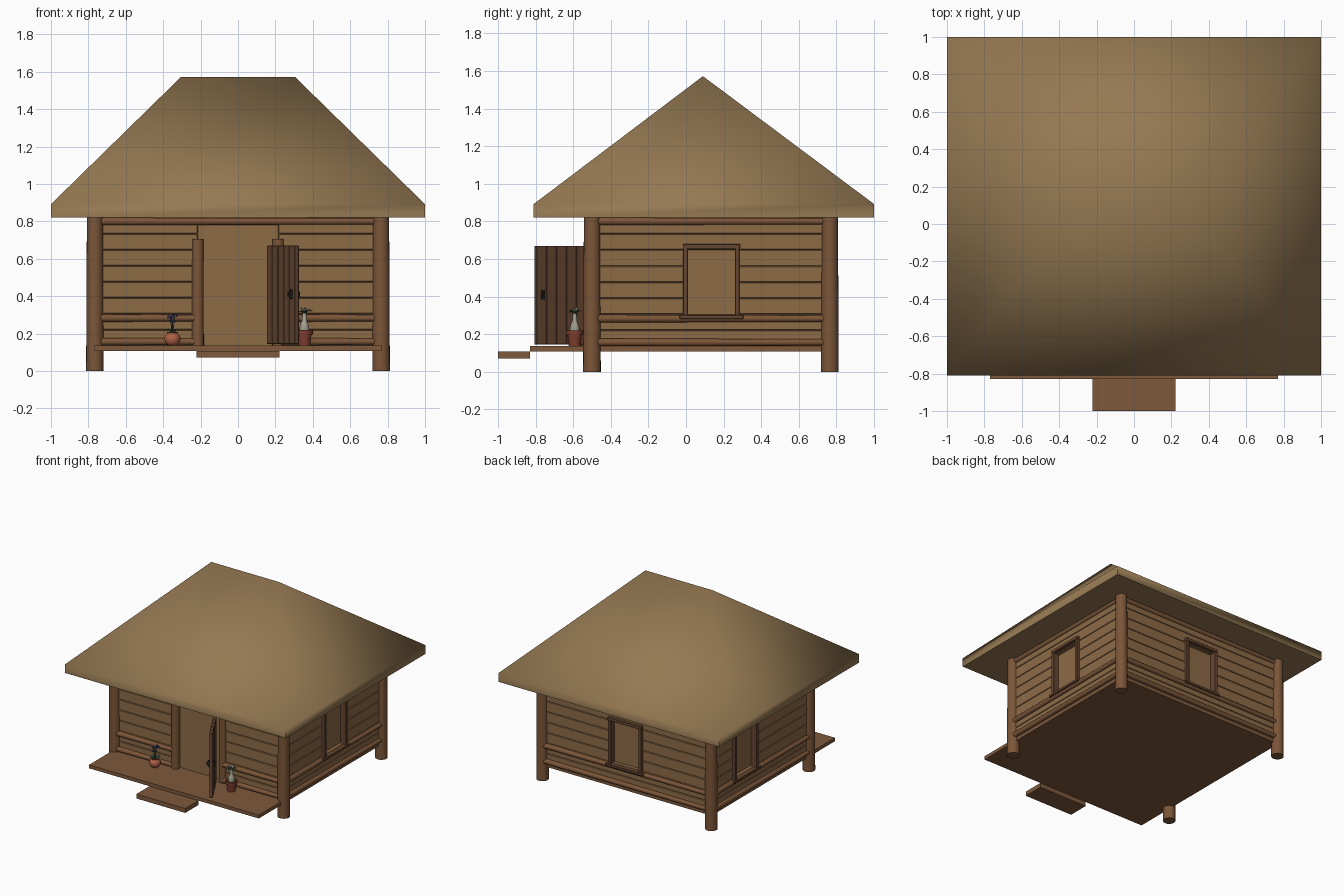
import bpy, bmesh, math, random
from mathutils import Vector, Matrix

if "Cube" in bpy.data.objects:
    bpy.data.objects.remove(bpy.data.objects["Cube"])
random.seed(4)

def material(name, col):
    m = bpy.data.materials.new(name)
    m.diffuse_color = (*col, 1)
    m.use_nodes = True
    m.node_tree.nodes["Principled BSDF"].inputs["Base Color"].default_value = m.diffuse_color
    return m

THATCH = material("thatch", (0.30, 0.19, 0.085))
WALL = material("wall_wood", (0.27, 0.145, 0.062))
LOG = material("log_wood", (0.20, 0.092, 0.040))
DECK = material("deck_wood", (0.21, 0.10, 0.045))
DOOR = material("door_wood", (0.13, 0.060, 0.030))
IRON = material("iron", (0.02, 0.018, 0.016))
CLAY = material("clay", (0.42, 0.12, 0.06))
RED = material("red_clay", (0.22, 0.05, 0.03))
LEAF = material("leaf", (0.04, 0.11, 0.06))
PALE = material("pale_stem", (0.38, 0.36, 0.28))
BLOOM = material("bloom", (0.06, 0.05, 0.17))

def finish(name, bm, mat, M=None, smooth=None, bevel=0):
    bmesh.ops.recalc_face_normals(bm, faces=bm.faces)
    me = bpy.data.meshes.new(name)
    bm.to_mesh(me)
    bm.free()
    me.materials.append(mat)
    ob = bpy.data.objects.new(name, me)
    bpy.context.collection.objects.link(ob)
    if M:
        ob.matrix_world = M
    if bevel:
        b = ob.modifiers.new("bevel", 'BEVEL')
        b.width, b.segments = bevel, 1
    if smooth:
        for o in bpy.context.selected_objects:
            o.select_set(False)
        ob.select_set(True)
        bpy.context.view_layer.objects.active = ob
        bpy.ops.object.shade_smooth_by_angle(angle=math.radians(smooth))
    return ob

def boxes(name, spans, mat, M=None, bevel=0):
    bm = bmesh.new()
    for lo, hi in spans:
        lo, hi = Vector(lo), Vector(hi)
        T = Matrix.Translation((lo + hi) / 2) @ Matrix.Diagonal((*(hi - lo), 1))
        bmesh.ops.create_cube(bm, size=1, matrix=T)
    return finish(name, bm, mat, M, bevel=bevel)

def logs(name, runs, mat, M=None, sides=16):
    bm = bmesh.new()
    for a, b, r0, r1 in runs:
        a, b = Vector(a), Vector(b)
        T = Matrix.Translation((a + b) / 2) @ (b - a).to_track_quat('Z', 'Y').to_matrix().to_4x4()
        bmesh.ops.create_cone(bm, cap_ends=True, segments=sides, radius1=r0, radius2=r1,
                              depth=(b - a).length, matrix=T)
    return finish(name, bm, mat, M, smooth=40)

def lathe(name, profile, mat, at, sides=20):
    bm = bmesh.new()
    vs = [bm.verts.new((r, 0, z)) for r, z in profile]
    es = [bm.edges.new(p) for p in zip(vs, vs[1:])]
    bmesh.ops.spin(bm, geom=vs + es, axis=(0, 0, 1), cent=(0, 0, 0), steps=sides, angle=math.tau)
    bmesh.ops.remove_doubles(bm, verts=bm.verts, dist=1e-4)
    return finish(name, bm, mat, Matrix.Translation(at), smooth=50)

def leaves(name, count, length, width, rise, droop, mat, at):
    # ring of arching, tapering blades
    bm = bmesh.new()
    for i in range(count):
        R = Matrix.Rotation(math.tau * i / count + random.uniform(-.2, .2), 4, 'Z')
        k, prev = random.uniform(.8, 1.1), None
        for s in range(6):
            t = s / 5
            w = width * math.sin(math.pi * (0.2 + 0.79 * t))
            x, z = length * t * k, (rise * t - droop * t * t) * k
            row = [bm.verts.new(R @ Vector((x, y, z))) for y in (-w, w)]
            if prev:
                bm.faces.new((prev[0], prev[1], row[1], row[0]))
            prev = row
    return finish(name, bm, mat, Matrix.Translation(at), smooth=60)

# hipped roof with a vertical eave band
bm = bmesh.new()
ring = [[bm.verts.new((x, y, z)) for x, y in ((-1, -.81), (1, -.81), (1, 1), (-1, 1))] for z in (.82, .892)]
ridge = [bm.verts.new((x, .09, 1.572)) for x in (-.305, .305)]
bm.faces.new(ring[0])
for i in range(4):
    j = (i + 1) % 4
    bm.faces.new((ring[0][i], ring[0][j], ring[1][j], ring[1][i]))
e = ring[1]
for f in ((e[0], e[1], ridge[1], ridge[0]), (e[1], e[2], ridge[1]),
          (e[2], e[3], ridge[0], ridge[1]), (e[3], e[0], ridge[0])):
    bm.faces.new(f)
finish("roof", bm, THATCH, smooth=75)

# floor, step, wall core
boxes("floor", [((-.77, -.83, .108), (.77, .77, .136))], DECK)
boxes("step", [((-.222, -1, .072), (.222, -.83, .108))], DECK)
boxes("wall_core", [((-.742, -.478, .13), (.742, .742, .825))], WALL)

# corner posts
logs("corner_posts", [((x, y, 0), (x, y, .83), .047, .043) for x in (-.765, .765) for y in (-.5, .765)], LOG, sides=20)

def wall(name, origin, angle, half, window=None, door=None):
    # built facing -y, then turned into place
    M = Matrix.Translation(origin) @ Matrix.Rotation(math.radians(angle), 4, 'Z')
    planks, h = [], .0855
    for k in range(8):
        z = .135 + k * h
        gap = door or (window - .135, window + .135) if door or 2 <= k <= 5 else None
        for a, b in ([(-half, gap[0]), (gap[1], half)] if gap else [(-half, half)]):
            planks.append(((a, -.008, z + .001), (b, .025, z + h - .001)))
    boxes(name + "_planks", planks, WALL, M, bevel=.003)
    rails = [((-half, -.005, .80), (half, -.005, .80), .02, .017)]
    for z in (.283, .157):
        for a, b in ([(-half, door[0]), (door[1], half)] if door else [(-half, half)]):
            rails.append(((a, -.012, z), (b, -.012, z), .021, .017))
    logs(name + "_rails", rails, LOG, M)
    if window is not None:
        c = window
        boxes(name + "_window_frame", [((c - .15, -.032, .30), (c - .125, .02, .66)),
              ((c + .125, -.032, .30), (c + .15, .02, .66)), ((c - .152, -.034, .655), (c + .152, .02, .68)),
              ((c - .17, -.042, .282), (c + .17, .02, .302))], DOOR, M, bevel=.002)

wall("front", (0, -.5, 0), 0, .74, door=(-.215, .215))
wall("right", (.765, .13, 0), 90, .61, window=.005)
wall("back", (0, .765, 0), 180, .74, window=0)
wall("left", (-.765, .13, 0), 270, .61, window=-.22)

# door posts
logs("door_posts", [((s * .215, -.5, .13), (s * .215, -.5, .705), .032, .031) for s in (-1, 1)], LOG)

# open door: planks, braces and handles
hinge = Matrix.Translation((.165, -.535, 0)) @ Matrix.Rotation(math.atan2(-.265, .15), 4, 'Z')
w = .305 / 5
boxes("door", [((i * w + .001, -.013, .145), ((i + 1) * w - .001, .013, .67)) for i in range(5)], DOOR, hinge, bevel=.002)
boxes("door_handles", [((.262, s * .018 - .007, .385), (.28, s * .018 + .007, .435)) for s in (-1, 1)]
      + [((.266, s * .03 - .005, .395), (.276, s * .03 + .005, .425)) for s in (-1, 1)], IRON, hinge)

# round pot with flowering plant
A = Vector((-.35, -.575, .136))
lathe("round_pot", [(0, 0), (.024, 0), (.038, .015), (.044, .035), (.038, .055), (.027, .066),
                    (.03, .072), (.024, .072), (.02, .06), (0, .06)], CLAY, A)
leaves("round_pot_leaves", 9, .055, .008, .09, .075, LEAF, A + Vector((0, 0, .062)))
tips = [A + Vector((x, y, z)) for x, y, z in ((-.012, 0, .15), (.012, .01, .16), (0, -.012, .13))]
logs("flower_stems", [(A + Vector((0, 0, .06)), t, .003, .002) for t in tips], LEAF, sides=6)
bm = bmesh.new()
for t in tips:
    for k in range(5):
        a = math.tau * k / 5
        T = Matrix.Translation(t + Vector((.011 * math.cos(a), .011 * math.sin(a), .004 * (k % 3))))
        bmesh.ops.create_icosphere(bm, subdivisions=1, radius=.007, matrix=T)
finish("flowers", bm, BLOOM, smooth=60)

# tapered pot with swollen-stem plant
B = Vector((.355, -.592, .136))
lathe("tapered_pot", [(0, 0), (.031, 0), (.038, .06), (.045, .06), (.046, .083), (.038, .083),
                      (.036, .07), (0, .07)], RED, B)
lathe("swollen_stem", [(0, .065), (.02, .068), (.027, .09), (.022, .112), (.013, .135), (.01, .175), (0, .18)], PALE, B, 12)
leaves("stem_leaves", 8, .05, .009, .10, .08, LEAF, B + Vector((0, 0, .16)))
leaves("stem_pale_leaves", 5, .032, .007, .09, .05, PALE, B + Vector((0, 0, .165)))
